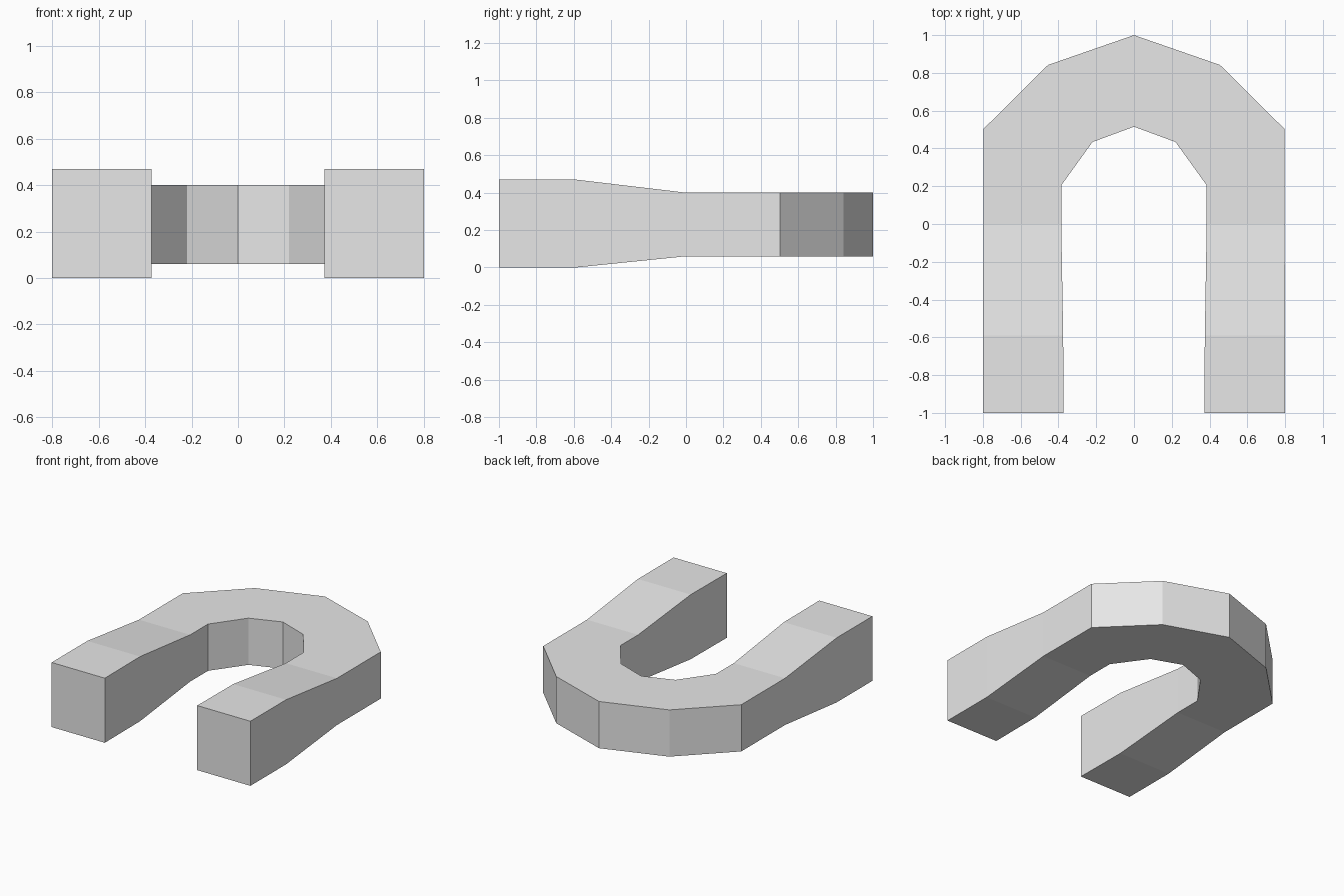
import bpy
import bmesh

cube = bpy.data.objects.get("Cube")
if cube:
    bpy.data.objects.remove(cube, do_unlink=True)

# One plain grey
grey = bpy.data.materials.new("plain_grey")
grey.use_nodes = True
colour = (0.8, 0.8, 0.8, 1)
grey.diffuse_color = colour
grey.node_tree.nodes["Principled BSDF"].inputs["Base Color"].default_value = colour

# Cross-sections from the left tip to the middle of the bend:
# outer point, inner point, bottom and top height
TIP, BEND = (0, 0.47), (0.06, 0.4)
half = [
    ((0.8, -1), (0.372, -1), TIP),
    ((0.8, -0.59), (0.375, -0.59), TIP),
    ((0.797, 0), (0.385, 0), BEND),
    ((0.797, 0.503), (0.385, 0.205), BEND),
    ((0.455, 0.842), (0.22, 0.434), BEND),
    ((0, 1), (0, 0.515), BEND),
]


def mirrored(section):
    outer, inner, heights = section
    return (-outer[0], outer[1]), (-inner[0], inner[1]), heights


sections = half + [mirrored(s) for s in reversed(half[:-1])]

# Bridge the four-cornered sections into one horseshoe bar
bm = bmesh.new()
rings = []
for outer, inner, (low, high) in sections:
    corners = [(*outer, low), (*outer, high), (*inner, high), (*inner, low)]
    rings.append([bm.verts.new(c) for c in corners])
for a, b in zip(rings, rings[1:]):
    for i in range(4):
        j = (i + 1) % 4
        bm.faces.new((a[i], a[j], b[j], b[i]))

# Flat pole ends
bm.faces.new(rings[0])
bm.faces.new(rings[-1])
bmesh.ops.recalc_face_normals(bm, faces=bm.faces)

mesh = bpy.data.meshes.new("horseshoe_bar")
bm.to_mesh(mesh)
bm.free()
mesh.materials.append(grey)
bar = bpy.data.objects.new("horseshoe_bar", mesh)
bpy.context.collection.objects.link(bar)
